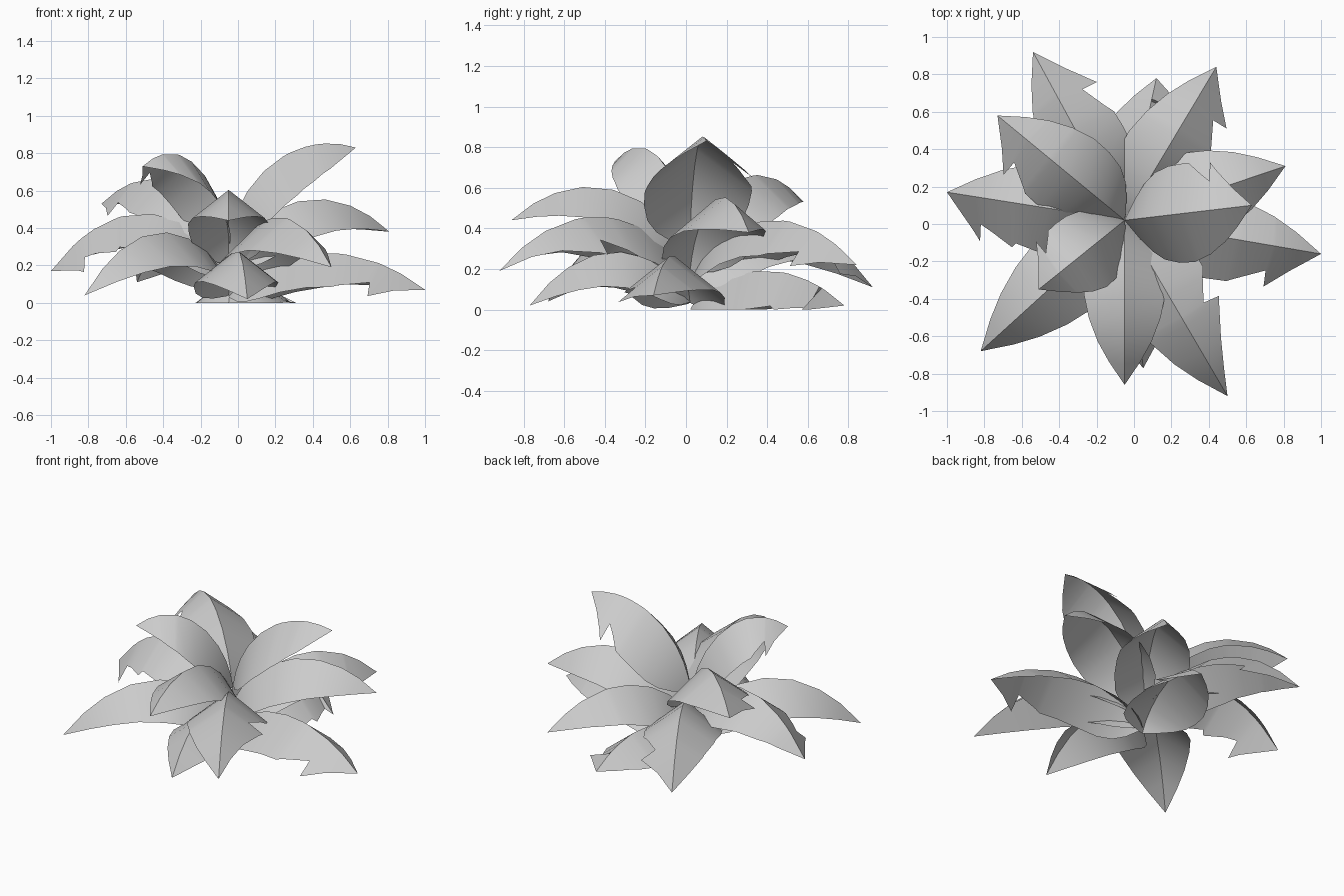
import bpy, bmesh, math
from mathutils import Vector

if "Cube" in bpy.data.objects:
    bpy.data.objects.remove(bpy.data.objects["Cube"])

# relative half width along a leaf (position, width)
OUTLINE = [(0, .04), (.08, .42), (.17, .70), (.28, .90), (.42, 1.0),
           (.56, 1.02), (.7, .90), (.82, .68), (.91, .40), (1, 0)]
FOLD = math.radians(38)


def lerp_outline(t, pts):
    for (a, wa), (b, wb) in zip(pts, pts[1:]):
        if t <= b:
            return wa + (wb - wa) * (t - a) / (b - a)
    return pts[-1][1]


def bezier(p, t):
    s = 1 - t
    return p[0]*s**3 + p[1]*3*s*s*t + p[2]*3*s*t*t + p[3]*t**3


def bezier_dir(p, t):
    s = 1 - t
    return ((p[1]-p[0])*s*s + (p[2]-p[1])*2*s*t + (p[3]-p[2])*t*t).normalized()


def leaf(name, tip, height, width, notch=0, nt=.82):
    """Arched, ridge-folded leaf; notch = +1 left, -1 right, 0 none."""
    tip = Vector(tip)
    # higher leaves start higher up the stem
    b = max(0, .52 * (height - .2))
    base = Vector((-.05, .02, b))
    run = Vector((tip.x - base.x, tip.y - base.y, 0))
    side = Vector((-run.y, run.x, 0)).normalized()
    up = Vector((0, 0, 1))
    z1 = b + .75 * (height - b)
    z2 = (height - .043*b - .239*z1 - .275*tip.z) / .444
    rib = [base,
           Vector((base.x, base.y, z1)) + run*.08,
           Vector((base.x, base.y, z2)) + run*.55,
           tip]
    torn = [p for p in OUTLINE if p[0] < nt - .16]
    torn += [(nt - .15, 1.0), (nt, .60), (nt + .012, .98), (1, 0)]
    ts = {p[0] for p in OUTLINE}
    if notch:
        ts |= {p[0] for p in torn}
    bm = bmesh.new()
    rows = []
    for t in sorted(ts):
        c = bezier(rib, t)
        n = bezier_dir(rib, t).cross(side)
        if n.z < 0:
            n = -n
        n = (n + up).normalized()
        if t == 1:
            rows.append([bm.verts.new(c)] * 3)
            continue
        row = []
        for s in (1, 0, -1):
            w = width * lerp_outline(t, torn if notch and s == notch else OUTLINE)
            p = c + side*s*w*math.cos(FOLD) - n*abs(s)*w*math.sin(FOLD)
            p.z = max(p.z, 0)
            row.append(bm.verts.new(p))
        rows.append(row)
    for r0, r1 in zip(rows, rows[1:]):
        for i in range(2):
            q = [r0[i], r1[i], r1[i+1], r0[i+1]]
            if q[1] is q[2]:
                q.pop(2)
            bm.faces.new(q)
    bm.normal_update()
    me = bpy.data.meshes.new(name)
    bm.to_mesh(me)
    bm.free()
    ob = bpy.data.objects.new(name, me)
    bpy.context.collection.objects.link(ob)
    bpy.context.view_layer.objects.active = ob
    ob.select_set(True)
    bpy.ops.object.shade_smooth_by_angle(angle=math.radians(35))
    ob.select_set(False)


# lower ring
leaf("lower_leaf_right", (1.0, -.16, .07), .265, .29, -1)
leaf("lower_leaf_front", (.05, -.77, .02), .28, .28)
leaf("lower_leaf_back", (.12, .78, .02), .19, .30, -1, .88)
leaf("lower_leaf_front_left", (-.82, -.68, .04), .37, .29)
# middle ring
leaf("middle_leaf_back_left", (-.54, .92, .11), .42, .29, -1, .80)
leaf("middle_leaf_back_right", (.44, .84, .22), .44, .28, -1)
leaf("middle_leaf_left", (-1.0, .17, .17), .475, .30, 1, .87)
leaf("middle_leaf_front_right", (.5, -.92, .19), .455, .30, 1, .66)
leaf("middle_leaf_right", (.81, .31, .38), .555, .30)
# upper ring
leaf("upper_leaf_front", (-.05, -.86, .44), .605, .27)
leaf("upper_leaf_back_left", (-.73, .58, .53), .66, .29, 1)
leaf("upper_leaf_front_left", (-.51, -.35, .73), .785, .27, -1)
leaf("upper_leaf_right", (.63, .1, .83), .82, .33, 1, .76)
